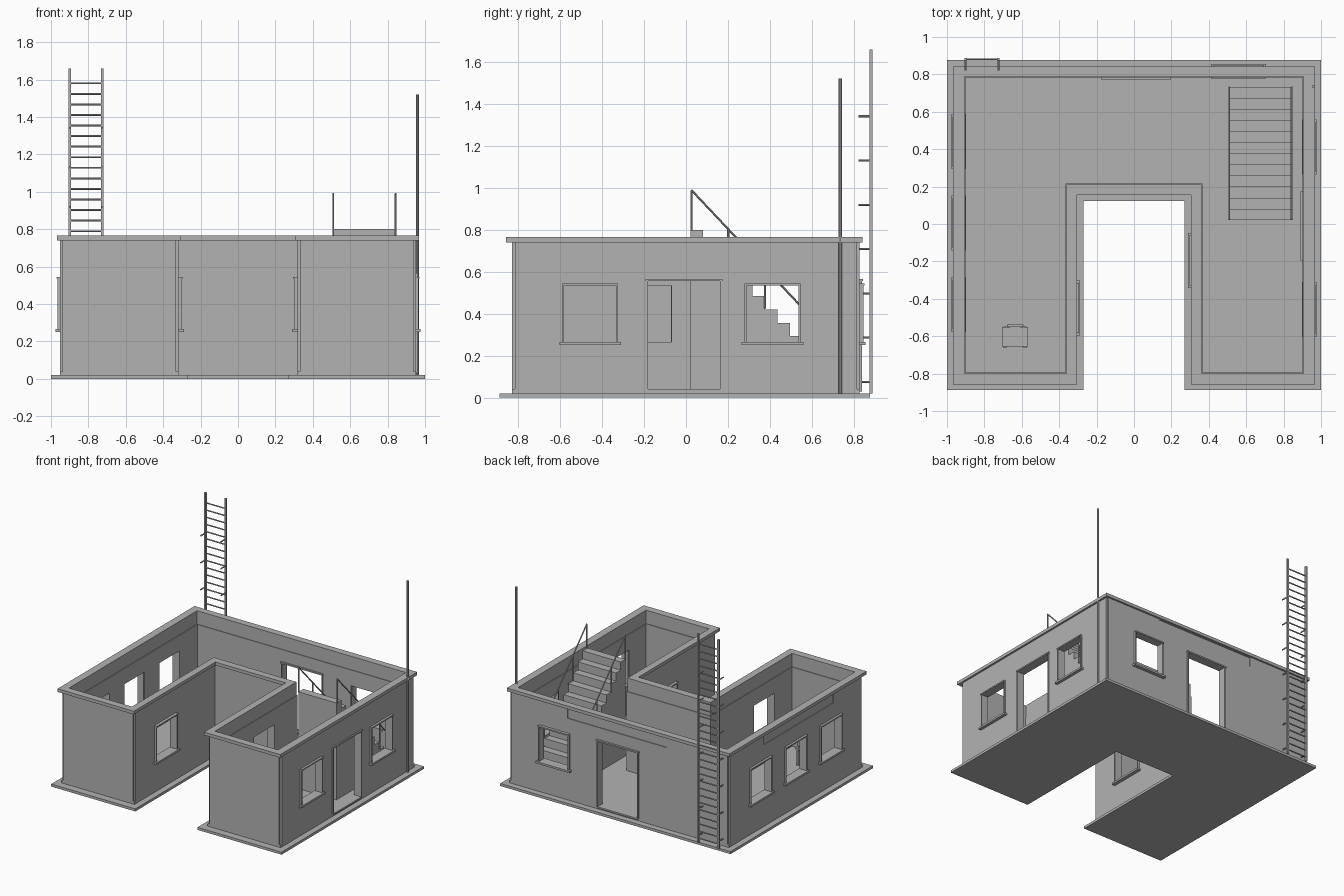
import bpy, bmesh
from math import atan2, hypot
from mathutils import Matrix, Vector

old = bpy.data.objects.get("Cube")
if old:
    bpy.data.objects.remove(old, do_unlink=True)

grey = bpy.data.materials.new("plain_grey")
grey.use_nodes = True
grey.diffuse_color = (0.45, 0.45, 0.45, 1)
grey.node_tree.nodes["Principled BSDF"].inputs["Base Color"].default_value = (0.45, 0.45, 0.45, 1)


def finish(name, bm):
    bmesh.ops.recalc_face_normals(bm, faces=bm.faces)
    mesh = bpy.data.meshes.new(name)
    bm.to_mesh(mesh)
    bm.free()
    mesh.materials.append(grey)
    obj = bpy.data.objects.new(name, mesh)
    bpy.context.scene.collection.objects.link(obj)
    return obj


def add_box(bm, x, y, z):
    """Box from three (low, high) ranges."""
    spans = (x, y, z)
    mid = Vector([(a + b) / 2 for a, b in spans])
    size = Matrix.Diagonal([abs(b - a) for a, b in spans] + [1])
    bmesh.ops.create_cube(bm, size=1, matrix=Matrix.Translation(mid) @ size)


def boxes(name, items):
    bm = bmesh.new()
    for item in items:
        add_box(bm, *item)
    return finish(name, bm)


def around(c, r):
    return (c - r, c + r)


def add_rod(bm, a, b, r):
    a, b = Vector(a), Vector(b)
    rot = (b - a).to_track_quat('Z', 'Y').to_matrix().to_4x4()
    bmesh.ops.create_cone(bm, cap_ends=True, segments=8, radius1=r, radius2=r,
                          depth=(b - a).length, matrix=Matrix.Translation((a + b) / 2) @ rot)


def u_shape(x, front, back, nx, ny):
    """U outline with the courtyard open to the front."""
    return [(-x, front), (-nx, front), (-nx, ny), (nx, ny),
            (nx, front), (x, front), (x, back), (-x, back)]


def prism(name, pts, z0, z1):
    bm = bmesh.new()
    face = bm.faces.new([bm.verts.new((x, y, z0)) for x, y in pts])
    top = bmesh.ops.extrude_face_region(bm, geom=[face])["geom"]
    bmesh.ops.translate(bm, vec=(0, 0, z1 - z0),
                        verts=[v for v in top if isinstance(v, bmesh.types.BMVert)])
    return finish(name, bm)


def ring(name, outer, inner, z0, z1):
    bm = bmesh.new()
    loops = [[bm.verts.new((x, y, z)) for x, y in pts]
             for pts, z in ((outer, z0), (outer, z1), (inner, z1), (inner, z0))]
    n = len(outer)
    for k in range(4):
        a, b = loops[k], loops[(k + 1) % 4]
        for i in range(n):
            j = (i + 1) % n
            bm.faces.new((a[i], a[j], b[j], b[i]))
    return finish(name, bm)


def cut(obj, cutter):
    mod = obj.modifiers.new("cut", 'BOOLEAN')
    mod.operation, mod.solver, mod.object = 'DIFFERENCE', 'EXACT', cutter
    deps = bpy.context.evaluated_depsgraph_get()
    mesh = bpy.data.meshes.new_from_object(obj.evaluated_get(deps))
    obj.modifiers.clear()
    obj.data = mesh


# Ground slab, floor, walls and coping
WX, FRONT, BACK, NX, NY = 0.952, -0.83, 0.828, 0.318, 0.168
outer = u_shape(WX, FRONT, BACK, NX, NY)
lining = u_shape(0.902, -0.795, 0.783, 0.365, 0.217)
inner = u_shape(0.907, -0.80, 0.788, 0.36, 0.212)
prism("ground_slab", u_shape(1, -0.888, 0.876, 0.27, 0.122), 0, 0.02)
prism("floor", lining, 0.018, 0.04)
lower_wall = ring("lower_wall", outer, lining, 0.02, 0.66)
upper_wall = ring("upper_wall", outer, inner, 0.66, 0.74)
ring("coping", u_shape(0.967, -0.857, 0.842, 0.305, 0.155), inner, 0.74, 0.765)

# Openings: wall axis, wall middle, centre along the wall
windows = [('x', -0.937, 0.44), ('x', -0.937, 0.005), ('x', -0.937, -0.43),
           ('x', 0.937, -0.457), ('x', 0.937, 0.412), ('y', 0.817, 0.56),
           ('x', -0.328, -0.45), ('x', 0.328, -0.195)]
doors = [('x', 0.927, -0.01), ('y', 0.807, 0.01)]


def oriented(axis, across, along, z):
    return (across, along, z) if axis == 'x' else (along, across, z)


openings = [oriented(a, around(m, 0.1), around(c, 0.125), (0.262, 0.538)) for a, m, c in windows]
openings += [oriented(a, around(m, 0.1), around(c, 0.175), (0.04, 0.557)) for a, m, c in doors]

# Small rebates at the outside corners
corners = [(sx * x, y) for sx in (-1, 1)
           for x, y in ((WX, FRONT), (WX, BACK), (NX, FRONT))]
rebates = [(around(x, 0.014), around(y, 0.014), (0.04, 0.8)) for x, y in corners]
# Shallow recessed panels below the coping
panels = [((-0.41, 0.45), around(BACK, 0.006), (0.6601, 0.735)),
          (around(-WX, 0.006), (-0.47, 0.39), (0.6601, 0.735))]

for wall, shapes in ((lower_wall, openings + rebates), (upper_wall, rebates + panels)):
    cutter = boxes("cutter", shapes)
    cutter.hide_render = True
    cut(wall, cutter)
    bpy.data.objects.remove(cutter, do_unlink=True)

# Window and door surrounds
for i, (a, m, c) in enumerate(windows):
    parts = [oriented(a, around(m, 0.039), around(c, 0.147), (0.25, 0.265)),
             oriented(a, around(m, 0.033), around(c, 0.134), (0.535, 0.545))]
    parts += [oriented(a, around(m, 0.028), around(c + s * 0.129, 0.005), (0.265, 0.535))
              for s in (-1, 1)]
    boxes("window_frame_%d" % (i + 1), parts)
for i, (a, m, c) in enumerate(doors):
    parts = [oriented(a, around(m, 0.036), around(c, 0.184), (0.555, 0.566)),
             oriented(a, around(m, 0.032), around(c, 0.175), (0.03, 0.042))]
    parts += [oriented(a, around(m, 0.032), around(c + s * 0.176, 0.005), (0.04, 0.555))
              for s in (-1, 1)]
    boxes("door_frame_%d" % (i + 1), parts)

# Solid staircase rising to the front
STEPS, Y0, Y1 = 12, 0.022, 0.732
tread, rise = (Y1 - Y0) / STEPS, 0.76 / STEPS
profile = [(Y1, 0.04)]
for i in range(STEPS):
    y, z = Y1 - i * tread, 0.04 + (i + 1) * rise
    profile += [(y, z), (y - tread, z)]
profile.append((Y0, 0.04))
bm = bmesh.new()
side = bm.faces.new([bm.verts.new((0.51, y, z)) for y, z in profile])
moved = bmesh.ops.extrude_face_region(bm, geom=[side])["geom"]
bmesh.ops.translate(bm, vec=(0.33, 0, 0), verts=[v for v in moved if isinstance(v, bmesh.types.BMVert)])
finish("staircase", bm)

# Handrails
for name, x in (("right_handrail", 0.509), ("left_handrail", 0.843)):
    bm = bmesh.new()
    add_rod(bm, (x, Y0 + 0.003, 0.99), (x, Y1, 0.24), 0.005)
    for k in range(5):
        y = Y0 + 0.004 + k * (Y1 - Y0 - 0.008) / 4
        top = 0.99 - (y - Y0) * 0.75 / (Y1 - Y0)
        add_rod(bm, (x, y, top - 0.19), (x, y, top), 0.005)
    finish(name, bm)

# Roof ladder on the back wall
bm = bmesh.new()
for x in (-0.9, -0.725):
    add_box(bm, around(x, 0.007), (0.875, 0.888), (0.02, 1.66))
    for k in range(7):
        add_rod(bm, (x, 0.822, 0.075 + k * 0.211), (x, 0.88, 0.075 + k * 0.211), 0.005)
for k in range(28):
    z = 1.58 - k * 0.0565
    add_rod(bm, (-0.9, 0.881, z), (-0.725, 0.881, z), 0.005)
finish("ladder", bm)

# Mast by the back left corner
bm = bmesh.new()
add_rod(bm, (0.96, 0.735, 0.02), (0.96, 0.735, 1.52), 0.009)
finish("mast", bm)

# Chair in the right wing
chair = [((-0.705, -0.567), (-0.655, -0.55), (0.16, 0.175)),
         ((-0.68, -0.592), (-0.55, -0.538), (0.2, 0.29))]
chair += [(around(x, 0.008), around(y, 0.008), (0.04, 0.165))
          for x in (-0.69, -0.582) for y in (-0.656, -0.556)]
chair += [(around(x, 0.006), (-0.556, -0.546), (0.17, 0.28)) for x in (-0.67, -0.602)]
boxes("chair", chair)
